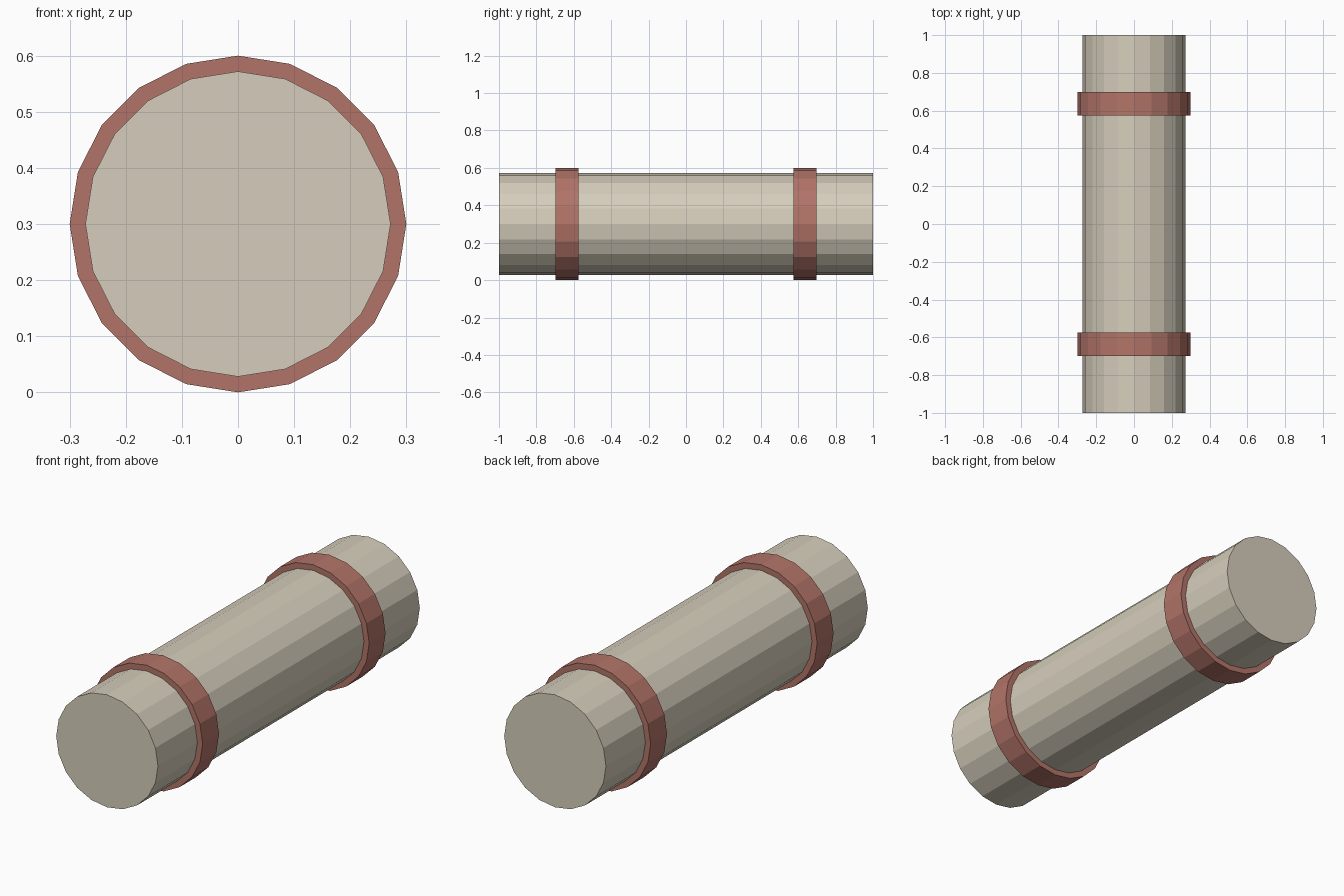
import bpy
import math

if "Cube" in bpy.data.objects:
    bpy.data.objects.remove(bpy.data.objects["Cube"])

SIDES = 20
AXIS_HEIGHT = 0.3


def srgb(r, g, b):
    """Convert 0-255 display values to a linear colour."""
    def lin(c):
        c /= 255
        return c / 12.92 if c <= 0.04045 else ((c + 0.055) / 1.055) ** 2.4
    return (lin(r), lin(g), lin(b), 1.0)


def material(name, colour):
    mat = bpy.data.materials.new(name)
    mat.diffuse_color = colour
    mat.use_nodes = True
    mat.node_tree.nodes["Principled BSDF"].inputs["Base Color"].default_value = mat.diffuse_color
    return mat


def drum(name, radius, length, y, mat):
    """Flat-sided cylinder lying along y, with a corner at the top."""
    bpy.ops.mesh.primitive_cylinder_add(
        vertices=SIDES, radius=radius, depth=length,
        location=(0, y, AXIS_HEIGHT), rotation=(math.pi / 2, 0, 0))
    obj = bpy.context.object
    obj.name = name
    obj.data.materials.append(mat)
    return obj


cream = material("cream", srgb(214, 206, 188))
clay_red = material("clay_red", srgb(178, 116, 104))

# Long main body
drum("body", 0.272, 2.0, 0, cream)

# Raised bands near each end
for label, side in (("front", -1), ("back", 1)):
    drum(label + "_band", 0.3, 0.125, side * 0.636, clay_red)
